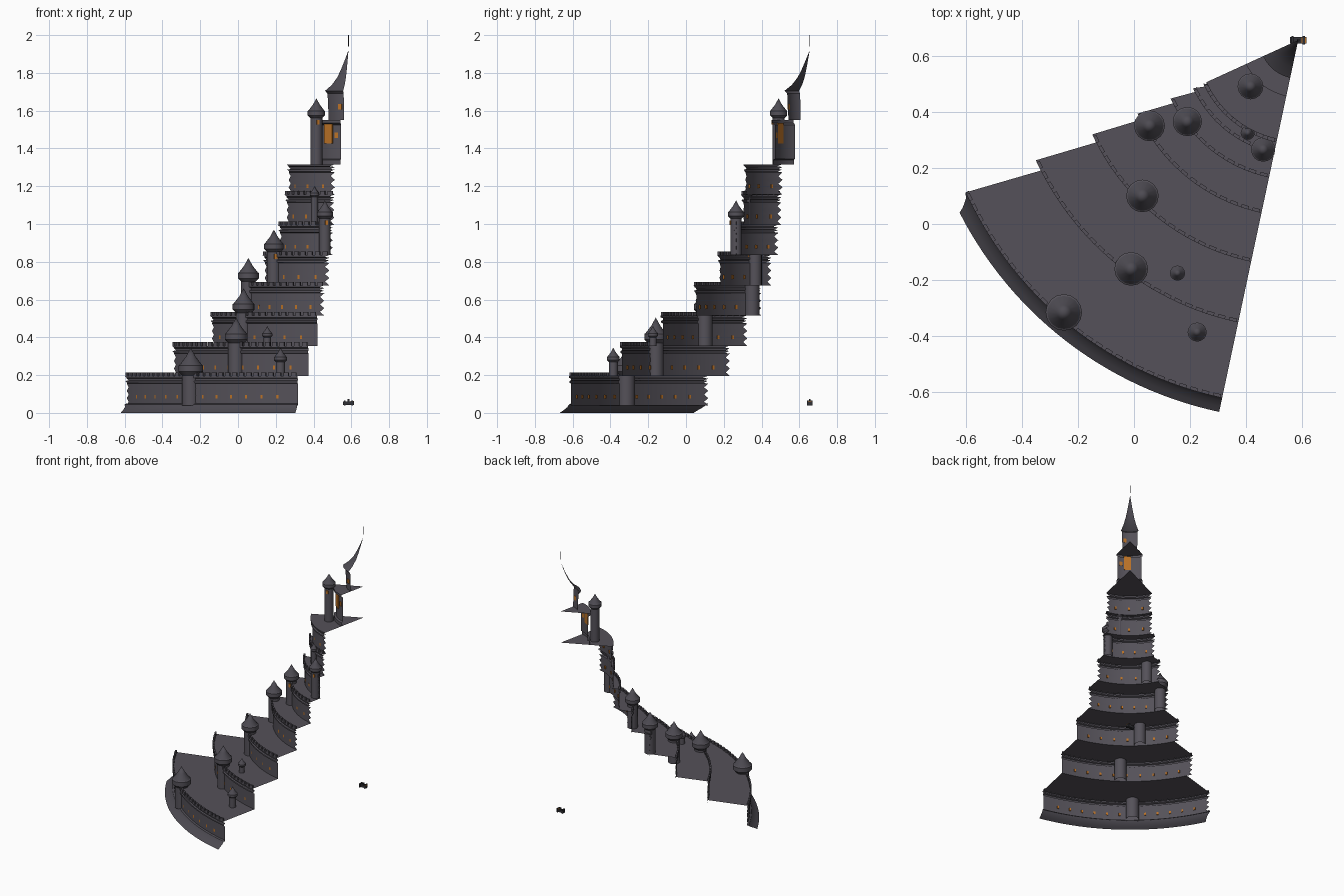
import bpy, bmesh, math
from mathutils import Matrix, Vector

if "Cube" in bpy.data.objects:
    bpy.data.objects.remove(bpy.data.objects["Cube"])

AXIS = Vector((0.585, 0.655, 0))   # common centre of all the round tiers
A0, A1 = 204.6, 258.0              # sector covered by the castle, degrees


def material(name, rgb):
    m = bpy.data.materials.new(name)
    m.use_nodes = True
    m.diffuse_color = (*rgb, 1)
    m.node_tree.nodes["Principled BSDF"].inputs["Base Color"].default_value = (*rgb, 1)
    return m


STONE = material("grey stone", (0.09, 0.083, 0.1))
ROOF = material("dark slate", (0.075, 0.07, 0.085))
GLOW = material("orange window", (0.5, 0.17, 0.02))
IRON = material("black iron", (0.03, 0.03, 0.035))


def finish(name, bm, mat, smooth=True):
    me = bpy.data.meshes.new(name)
    bm.to_mesh(me)
    bm.free()
    me.materials.append(mat)
    ob = bpy.data.objects.new(name, me)
    bpy.context.collection.objects.link(ob)
    if smooth:
        bpy.ops.object.select_all(action='DESELECT')
        ob.select_set(True)
        bpy.context.view_layer.objects.active = ob
        bpy.ops.object.shade_smooth_by_angle(angle=math.radians(30))
    return ob


def polar(r, deg, z):
    a = math.radians(deg)
    return AXIS + Vector((r * math.cos(a), r * math.sin(a), z))


def sheet(name, rows, mat=STONE, steps=28):
    """Sweep rows of (radius, z, start angle, end angle) round the axis."""
    bm = bmesh.new()
    grid = [[bm.verts.new(polar(r, s + (e - s) * i / steps, z)) for i in range(steps + 1)]
            for r, z, s, e in rows]
    for low, high in zip(grid, grid[1:]):
        for i in range(steps):
            bm.faces.new((low[i], low[i + 1], high[i + 1], high[i]))
    bmesh.ops.remove_doubles(bm, verts=bm.verts, dist=1e-5)
    return finish(name, bm, mat)


def add_box(bm, centre, size, deg=0):
    """Box whose local x points along the given angle."""
    mat = (Matrix.Translation(centre) @ Matrix.Rotation(math.radians(deg), 4, 'Z')
           @ Matrix.Diagonal((*size, 1)))
    bmesh.ops.create_cube(bm, size=1, matrix=mat)


def polar_boxes(name, r, z, angles, size, mat):
    bm = bmesh.new()
    for a in angles:
        add_box(bm, polar(r, a, z), size, a)
    finish(name, bm, mat, False)


def spaced(count, margin):
    return [A0 + margin + (A1 - A0 - 2 * margin) * (i + 0.5) / count for i in range(count)]


def tier_wall(name, r, z0, z1, ragged_right):
    """Wall with a string course, cornice and broken brick ends."""
    h = z1 - z0
    body = r - 0.012
    bricks = 6
    split = z0 + h * 0.74
    profile = [(body, z0 + (split - z0) * i / bricks) for i in range(bricks + 1)]
    profile += [(r - 0.003, split + 0.004), (r - 0.003, split + 0.014), (body, split + 0.018),
                (body, z1 - 0.014), (r, z1 - 0.009), (r, z1)]
    rows = []
    for i, (rad, z) in enumerate(profile):
        tooth = math.degrees(0.024 / r) * (i % 2)
        rows.append((rad, z, A0 + tooth, A1 - tooth * ragged_right))
    sheet(name, rows)


# Stepped tiers, each a ring wall with a floor running back to the next wall
RADII = [1.303, 1.028, 0.807, 0.629, 0.5, 0.412, 0.372, 0.36]
FIRST, RISE = 0.195, 0.16
for k, r in enumerate(RADII):
    top = FIRST + RISE * k
    base = top - RISE if k else 0.04
    tag = f"tier_{k + 1}"
    tier_wall(tag + "_wall", r, base, top, k > 2)
    last = k == len(RADII) - 1
    inner = 0 if last else RADII[k + 1] - 0.012
    sheet(tag + "_floor", [(r, top, A0, A1), (inner, top, A0 if last else 207, A1)])
    if not last:
        count = round(r * 0.93 / 0.042)
        polar_boxes(tag + "_battlements", r - 0.006, top + 0.009, spaced(count, 0),
                    (0.012, 0.027, 0.02), STONE)
    polar_boxes(tag + "_windows", r - 0.015, base + 0.045, spaced(max(3, round(r * 9)), 3),
                (0.006, 0.012, 0.02), GLOW)

# Flared foot under the lowest wall
sheet("base_skirt", [(1.354, 0, 207, A1), (1.335, 0.012, 206.5, A1), (1.312, 0.03, 205.5, A1),
                     (1.303, 0.045, A0, A1), (1.291, 0.05, A0, A1)], ROOF)

# Keep on the highest terrace
KEEP = FIRST + RISE * 7
sheet("keep_wall", [(0.2, KEEP, A0, A1), (0.2, KEEP + 0.025, A0, A1), (0.187, KEEP + 0.03, A0, A1),
                    (0.187, 1.525, A0, A1), (0.204, 1.535, A0, A1), (0.204, 1.55, A0, A1)])
sheet("keep_floor", [(0.204, 1.55, A0, A1), (0, 1.55, A0, A1)])
polar_boxes("keep_door", 0.189, 1.48, [236], (0.008, 0.05, 0.11), GLOW)
polar_boxes("keep_window", 0.189, 1.47, [250], (0.008, 0.02, 0.03), GLOW)

# Spire turret with a concave roof
sheet("spire_wall", [(0.115, 1.55, A0, A1), (0.122, 1.69, A0, A1), (0.137, 1.705, A0, A1)])
sheet("spire_roof", [(0.137, 1.705, A0, A1), (0.098, 1.735, A0, A1), (0.066, 1.775, A0, A1),
                     (0.045, 1.815, A0, A1), (0.025, 1.86, A0, A1), (0, 1.92, A0, A1)], ROOF)
polar_boxes("spire_window", 0.12, 1.62, [248], (0.008, 0.02, 0.03), GLOW)


def lathe(name, x, y, profile, mat, sides=16):
    bm = bmesh.new()
    rings = [[bm.verts.new((x + r * math.cos(math.tau * i / sides),
                            y + r * math.sin(math.tau * i / sides), z)) for i in range(sides)]
             for r, z in profile]
    for low, high in zip(rings, rings[1:]):
        for i in range(sides):
            j = (i + 1) % sides
            bm.faces.new((low[i], low[j], high[j], high[i]))
    bmesh.ops.remove_doubles(bm, verts=bm.verts, dist=1e-5)
    finish(name, bm, mat)


def tower(name, x, y, cap, z0, z1, window=True):
    """Round tower: shaft, flared collar, pointed roof."""
    shaft = cap * 0.7
    roof = z1 - cap * 1.35
    neck = roof - cap * 0.9
    lathe(name + "_shaft", x, y, [(shaft, z0), (shaft, neck), (cap, neck + cap * 0.3),
                                  (cap, roof - cap * 0.1), (cap * 0.85, roof)], STONE)
    lathe(name + "_roof", x, y, [(cap * 0.95, roof - cap * 0.1), (cap * 0.88, roof),
                                 (cap * 0.4, roof + cap * 0.62), (0, z1)], ROOF)
    if window:
        bm = bmesh.new()
        a = math.radians(285)
        spot = Vector((x + shaft * math.cos(a), y + shaft * math.sin(a), neck - cap * 0.5))
        add_box(bm, spot, (0.008, shaft * 0.45, cap * 0.5), 285)
        finish(name + "_window", bm, GLOW, False)


# Towers standing against the walls, rising with the tiers
tower("gate_tower", -0.25, -0.315, 0.065, 0.04, 0.345, False)
tower("second_tower", -0.01, -0.16, 0.06, 0.195, 0.505, False)
tower("third_tower", 0.03, 0.10, 0.058, 0.355, 0.66, False)
tower("fourth_tower", 0.055, 0.35, 0.055, 0.515, 0.82, False)
tower("fifth_tower", 0.19, 0.365, 0.052, 0.675, 0.97)
tower("sixth_tower", 0.46, 0.265, 0.043, 0.835, 1.125)
tower("seventh_tower", 0.405, 0.325, 0.025, 0.995, 1.2, False)
tower("keep_tower", 0.415, 0.49, 0.046, KEEP, 1.665)
tower("lower_turret", 0.225, -0.385, 0.034, 0.195, 0.345, False)
tower("upper_turret", 0.155, -0.175, 0.027, 0.355, 0.46, False)

# Thin finial above the spire
bm = bmesh.new()
add_box(bm, AXIS + Vector((0, 0, 1.97)), (0.004, 0.001, 0.06))
finish("finial", bm, IRON, False)

# Small brazier on the ground at the centre
bm = bmesh.new()
add_box(bm, AXIS + Vector((0, 0, 0.05)), (0.058, 0.022, 0.018))
for side in (-1, 1):
    add_box(bm, AXIS + Vector((side * 0.02, 0, 0.052)), (0.008, 0.03, 0.028))
add_box(bm, AXIS + Vector((0, 0, 0.064)), (0.01, 0.01, 0.018))
finish("brazier", bm, IRON, False)
bm = bmesh.new()
add_box(bm, AXIS + Vector((0.02, 0, 0.0605)), (0.018, 0.02, 0.004))
finish("brazier_embers", bm, GLOW, False)
